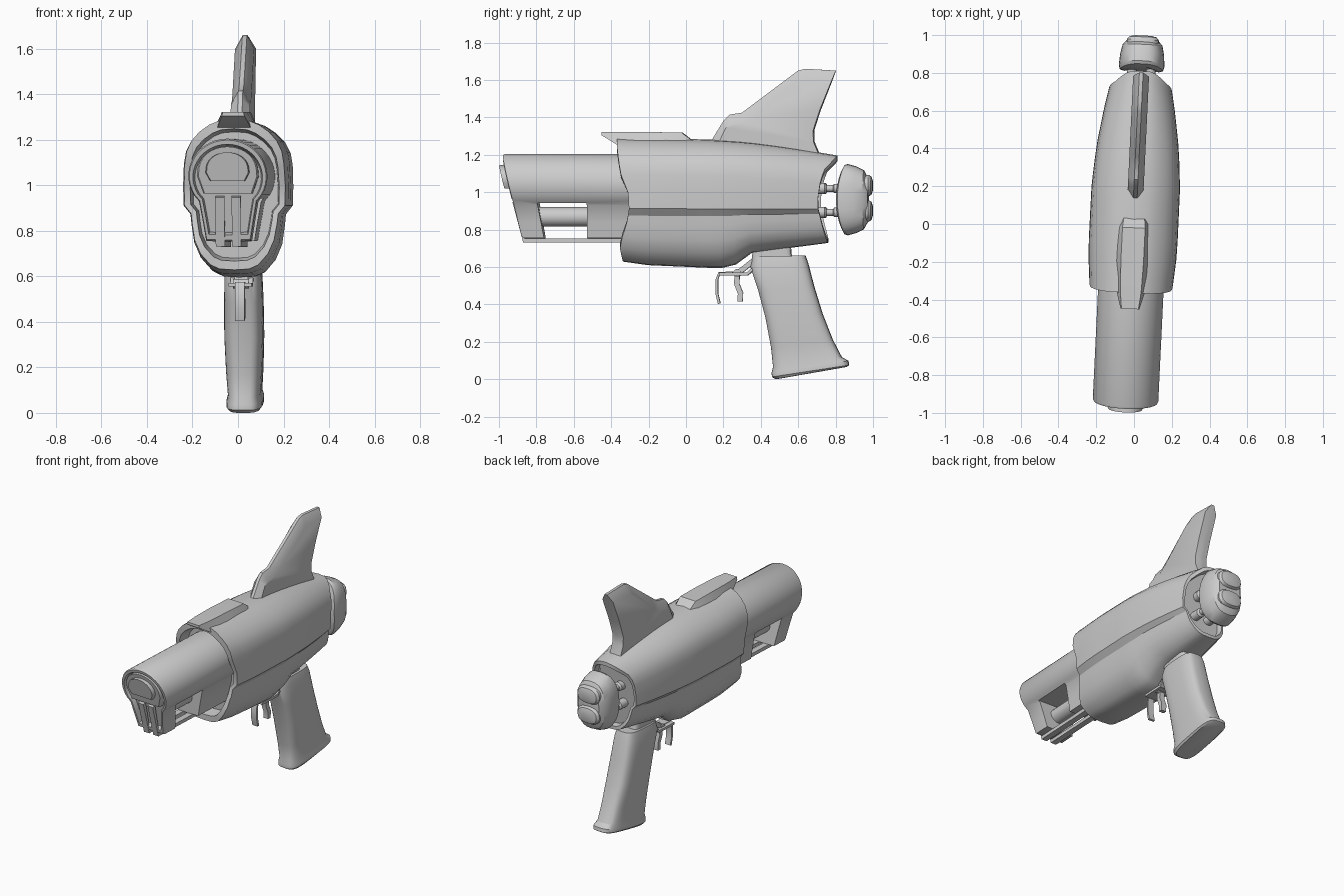
import bpy, bmesh, math
from mathutils import Matrix

if "Cube" in bpy.data.objects:
    bpy.data.objects.remove(bpy.data.objects["Cube"])

parts = []


def loft(name, rings):
    """Skin a list of equal-length point rings and cap both ends."""
    bm = bmesh.new()
    vs = [[bm.verts.new(p) for p in r] for r in rings]
    n = len(rings[0])
    for a, b in zip(vs, vs[1:]):
        for i in range(n):
            j = (i + 1) % n
            bm.faces.new((a[i], a[j], b[j], b[i]))
    bm.faces.new(vs[0])
    bm.faces.new(vs[-1])
    bmesh.ops.recalc_face_normals(bm, faces=bm.faces)
    me = bpy.data.meshes.new(name)
    bm.to_mesh(me)
    bm.free()
    ob = bpy.data.objects.new(name, me)
    bpy.context.collection.objects.link(ob)
    parts.append(ob)
    return ob


def interp(table, v):
    if v <= table[0][0]:
        return table[0][1]
    for (a, p), (b, q) in zip(table, table[1:]):
        if v <= b:
            return p + (q - p) * (v - a) / (b - a)
    return table[-1][1]


def mirrored(half):
    return half + [(-x, z) for x, z in reversed(half) if x > 1e-6]


def superellipse(n=32, e=0.6):
    pts = []
    for i in range(n):
        c, s = math.cos(i * math.tau / n), math.sin(i * math.tau / n)
        pts.append((math.copysign(abs(c) ** e, c), math.copysign(abs(s) ** e, s)))
    return pts


def rod(name, x, z, stations, n=16):
    """Turned rod along y from (y, radius) stations."""
    return loft(name, [[(x + r * math.cos(i * math.tau / n), y, z + r * math.sin(i * math.tau / n))
                        for i in range(n)] for y, r in stations])


def bar(name, path, x, w, h):
    """Flat bar of half width w and half thickness h along a (y, z) path."""
    rings = []
    for i, (y, z) in enumerate(path):
        a, b = path[max(i - 1, 0)], path[min(i + 1, len(path) - 1)]
        d = math.hypot(b[0] - a[0], b[1] - a[1])
        ny, nz = -(b[1] - a[1]) / d * h, (b[0] - a[0]) / d * h
        rings.append([(x + s * w, y + t * ny, z + t * nz)
                      for s, t in ((-1, -1), (1, -1), (1, 1), (-1, 1))])
    return loft(name, rings)


# Body shell: belt-lined cross-section between curved front and rear edges
FRONT = [(0.63, -0.335), (0.72, -0.35), (0.8, -0.315), (0.91, -0.295), (1.01, -0.30), (1.1, -0.34), (1.26, -0.365)]
REAR = [(0.73, 0.76), (0.82, 0.735), (0.91, 0.715), (1.01, 0.715), (1.12, 0.745), (1.19, 0.81)]
WIDTH = [(-0.33, 0.218), (-0.15, 0.233), (0.2, 0.232), (0.4, 0.217), (0.6, 0.187), (0.78, 0.152)]
TOP = [(-0.35, 1.29), (0.1, 1.283), (0.3, 1.27), (0.5, 1.242), (0.8, 1.187)]
BOTTOM = [(-0.34, 0.63), (-0.2, 0.61), (0.18, 0.593), (0.26, 0.61), (0.35, 0.675), (0.76, 0.73)]
UPPER = [(0, 1), (0.3, 0.985), (0.5, 0.94), (0.7, 0.86), (0.86, 0.76), (0.96, 0.64), (1, 0.5), (1.01, 0.25), (1, 0.03)]
LOWER = [(0.87, 0.09), (0.85, 0.25), (0.8, 0.52), (0.68, 0.74), (0.48, 0.92), (0.3, 0.985), (0, 1)]


def body_ring(t, scale=1.0, push=0.0):
    ref = -0.33 + 1.08 * t
    half = []
    for u, v in UPPER:
        half.append((u, 0.9 + v * (interp(TOP, ref) - 0.9)))
    for u, v in LOWER:
        half.append((u, 0.9 - v * (0.9 - interp(BOTTOM, ref))))
    pts = []
    for u, z in mirrored(half):
        y = interp(FRONT, z) * (1 - t) + interp(REAR, z) * t
        pts.append((u * interp(WIDTH, y) * scale, y + push, 0.95 + (z - 0.95) * scale))
    return pts


ts = [0, 0.05, 0.12, 0.22, 0.32, 0.42, 0.48, 0.55, 0.63, 0.72, 0.81, 0.9, 0.96, 1]
loft("body_shell", [body_ring(0, 0.84, 0.08), body_ring(0, 0.88)] + [body_ring(t) for t in ts]
     + [body_ring(1, 0.9), body_ring(1, 0.87, -0.04)])

# Raised sight ridge on top
loft("top_ridge", [[(-wb, y, zb), (-wt, y, zt), (wt, y, zt), (wb, y, zb)] for y, wt, wb, zt, zb in (
    (-0.45, 0.045, 0.05, 1.322, 1.305), (-0.36, 0.055, 0.075, 1.322, 1.25), (-0.2, 0.06, 0.1, 1.322, 1.24),
    (-0.02, 0.06, 0.09, 1.318, 1.24), (0.03, 0.055, 0.085, 1.28, 1.24))])

# Barrel with slanted, recessed muzzle
arc = [math.radians(90 - 120 * i / 14) for i in range(15)]
sect = mirrored([(max(0.174 * math.cos(a), 0) if i else 0, 1.04 + 0.165 * math.sin(a)) for i, a in enumerate(arc)]
                + [(0.128, 0.93), (0.112, 0.84), (0.098, 0.755), (0, 0.752)])


def slant(z, y0=-0.98):
    return y0 + (1.2 - z) * 0.24


def muzzle_ring(s, push):
    return [(x * s, slant(1.0 + (z - 1.0) * s) + push, 1.0 + (z - 1.0) * s) for x, z in sect]


barrel = loft("barrel", [muzzle_ring(0.84, 0.035), muzzle_ring(0.88, 0), muzzle_ring(0.97, 0), muzzle_ring(1, 0.012),
                         [(x, -0.2, z) for x, z in sect]])

# Side window through the lower barrel
window = [(-0.79, 0.943), (-0.525, 0.943), (-0.525, 0.70), (-0.745, 0.70)]
cutter = loft("window_cutter", [[(x, y, z) for y, z in window] for x in (-0.4, 0.4)])
cutter.hide_render = True
mod = barrel.modifiers.new("window", 'BOOLEAN')
mod.operation, mod.object, mod.solver = 'DIFFERENCE', cutter, 'EXACT'
bpy.context.view_layer.objects.active = barrel
bpy.ops.object.modifier_apply(modifier=mod.name)
parts.remove(cutter)
bpy.data.objects.remove(cutter)

# Parts seen in the window, and the under rails
rod("inner_tube", 0, 0.868, [(-0.8, 0.052), (-0.5, 0.052)], 24)
for side, x in (("left", -0.036), ("right", 0.036)):
    bar("under_rail_" + side, [(-0.915, 0.95), (-0.865, 0.742), (-0.3, 0.742)], x, 0.02, 0.012)

# Muzzle collar and D-shaped emitter
dome = [(math.cos(a), math.sin(a)) for a in (math.pi * i / 16 for i in range(17))]
for name, w, h, base, y0, drop in (("muzzle_collar", 0.135, 0.13, 1.04, -0.985, 0.075),
                                   ("emitter", 0.096, 0.09, 1.055, -1.012, 0.035)):
    d = [(w * u, base + h * v ** 0.8 if v > 1e-6 else base) for u, v in dome] + [(-0.8 * w, base - drop), (0.8 * w, base - drop)]
    loft(name, [[(x * s, slant(z, y0) + p, z) for x, z in d] for s, p in ((0.95, 0), (1, 0.01), (1, 0.1))])

# Swept fin with bevelled leading and top edges
outer = [(0.12, 1.25), (0.2, 1.38), (0.235, 1.415), (0.3, 1.425), (0.36, 1.47), (0.6, 1.65), (0.64, 1.66),
         (0.803, 1.65), (0.722, 1.44), (0.686, 1.33), (0.688, 1.27), (0.73, 1.17)]
inner = [(0.17, 1.25), (0.215, 1.345), (0.25, 1.36), (0.32, 1.37), (0.37, 1.405), (0.58, 1.585), (0.62, 1.6),
         (0.783, 1.6), (0.718, 1.44), (0.682, 1.33), (0.684, 1.27), (0.725, 1.17)]
loft("fin", [[(x, y, z) for y, z in o] for x, o in ((-0.042, inner), (-0.01, outer), (0.01, outer), (0.042, inner))])

# Rear cap on four struts
loft("rear_cap", [[(sx * u, y + bend * (sz * v) ** 2, 0.96 + dz + sz * v) for u, v in superellipse(e=0.75)]
                  for sx, sz, y, bend, dz in ((0.09, 0.15, 0.807, 1.1, 0), (0.115, 0.185, 0.815, 1.0, 0),
                                              (0.121, 0.191, 0.84, 0.7, 0), (0.116, 0.178, 0.9, 0.4, 0),
                                              (0.105, 0.158, 0.95, 0.1, 0), (0.08, 0.115, 0.976, 0, 0))])
for i, z in enumerate((1.035, 0.9)):
    loft("cap_lobe_%d" % (i + 1), [[(0.085 * s * u, y, z + 0.058 * s * v) for u, v in superellipse(24, 0.8)]
                                   for s, y in ((1, 0.95), (1, 0.977), (0.85, 0.992), (0.5, 0.999))])
for i, (x, z) in enumerate((x, z) for x in (-0.05, 0.05) for z in (1.02, 0.892)):
    rod("strut_%d" % (i + 1), x, z, [(0.66, 0.03), (0.745, 0.03), (0.755, 0.018), (0.79, 0.018), (0.795, 0.025), (0.85, 0.025)])

# Grip: rounded sections between front and back edges
grip = [(0.48, 0.0, 0.86, 0.066, 0.07), (0.46, 0.012, 0.874, 0.075, 0.08), (0.458, 0.035, 0.87, 0.098, 0.08),
        (0.466, 0.065, 0.835, 0.118, 0.073), (0.455, 0.17, 0.787, 0.21, 0.08), (0.425, 0.33, 0.732, 0.35, 0.086),
        (0.385, 0.48, 0.686, 0.5, 0.085), (0.345, 0.6, 0.655, 0.62, 0.081), (0.36, 0.655, 0.64, 0.662, 0.07)]
loft("grip", [[(w * v, yf + (yb - yf) * (u + 1) / 2, zf + (zb - zf) * (u + 1) / 2) for u, v in superellipse(32, 0.55)]
              for yf, zf, yb, zb, w in grip])
loft("grip_neck", [[(0.055 * v, c + h * u, z) for u, v in superellipse(24, 0.4)]
                   for c, h, z in ((0.47, 0.12, 0.6), (0.46, 0.105, 0.67), (0.455, 0.105, 0.75))])

# Trigger, pivot and guard
bar("trigger_bracket", [(0.18, 0.563), (0.33, 0.563), (0.37, 0.6)], 0, 0.05, 0.008)
bar("trigger_guard", [(0.178, 0.405), (0.165, 0.46), (0.165, 0.53), (0.178, 0.568), (0.25, 0.568)], 0, 0.021, 0.007)
bar("trigger", [(0.275, 0.58), (0.272, 0.51), (0.292, 0.46), (0.29, 0.415)], 0, 0.018, 0.014)
bar("pivot_arm", [(0.275, 0.565), (0.37, 0.64)], 0, 0.03, 0.014)
loft("trigger_pivot", [[(x, 0.275 + 0.021 * math.cos(i * math.tau / 16), 0.568 + 0.021 * math.sin(i * math.tau / 16))
                        for i in range(16)] for x in (-0.035, 0.035)])

# Whole model is turned slightly about z; smooth shading keeps hard edges
turn = Matrix.Rotation(-0.048, 4, 'Z')
for ob in parts:
    ob.data.transform(turn)
    bpy.ops.object.select_all(action='DESELECT')
    ob.select_set(True)
    bpy.context.view_layer.objects.active = ob
    bpy.ops.object.shade_smooth_by_angle(angle=math.radians(32))
